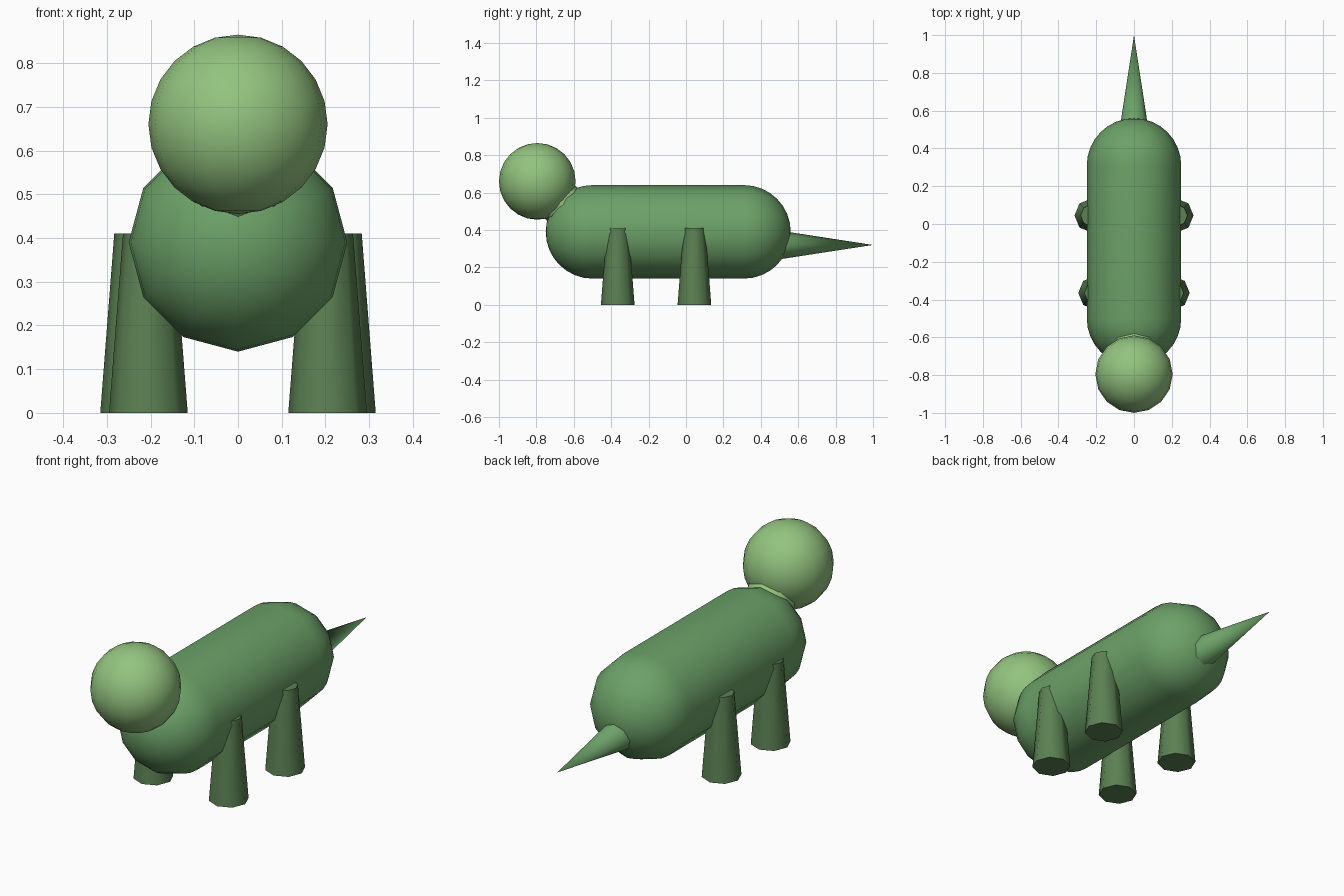
import bpy, bmesh
from math import sin, cos, pi, radians
from mathutils import Vector

if "Cube" in bpy.data.objects:
    bpy.data.objects.remove(bpy.data.objects["Cube"])


def material(name, rgb):
    color = [(c / 255) ** 2.2 for c in rgb] + [1]
    mat = bpy.data.materials.new(name)
    mat.use_nodes = True
    mat.diffuse_color = color
    mat.node_tree.nodes["Principled BSDF"].inputs["Base Color"].default_value = color
    return mat


body_green = material("body green", (108, 160, 104))
head_green = material("light head green", (146, 194, 126))
leg_green = material("dark leg green", (92, 128, 84))


def lathe(name, profile, sides, location, direction, mat):
    """Revolve (radius, height) points around an axis; zero radius makes a tip."""
    bm = bmesh.new()
    rings = []
    for r, h in profile:
        if r < 1e-5:
            rings.append([bm.verts.new((0, 0, h))] * sides)
        else:
            rings.append([bm.verts.new((r * cos(2 * pi * i / sides),
                                        r * sin(2 * pi * i / sides), h))
                          for i in range(sides)])
    for low, high in zip(rings, rings[1:]):
        for i in range(sides):
            j = (i + 1) % sides
            corners = list(dict.fromkeys((low[i], low[j], high[j], high[i])))
            bm.faces.new(corners)
    # Close open ends
    for ring in (rings[0], rings[-1]):
        if ring[0] is not ring[1]:
            bm.faces.new(ring)
    bmesh.ops.recalc_face_normals(bm, faces=bm.faces)
    mesh = bpy.data.meshes.new(name)
    bm.to_mesh(mesh)
    bm.free()
    mesh.materials.append(mat)
    obj = bpy.data.objects.new(name, mesh)
    bpy.context.collection.objects.link(obj)
    obj.location = location
    obj.rotation_euler = Vector(direction).to_track_quat('Z', 'Y').to_euler()
    bpy.ops.object.select_all(action='DESELECT')
    obj.select_set(True)
    bpy.context.view_layer.objects.active = obj
    bpy.ops.object.shade_smooth_by_angle(angle=radians(60))
    return obj


def arc(radius, start, end, steps, shift=0):
    angles = [start + (end - start) * i / steps for i in range(steps + 1)]
    return [(radius * cos(a), radius * sin(a) + shift) for a in angles]


# Capsule body lying along y
half = 0.405
capsule = arc(0.25, -pi / 2, 0, 8, -half) + arc(0.25, 0, pi / 2, 8, half)
lathe("body", capsule, 12, (0, -0.095, 0.39), (0, -1, 0), body_green)

# Round head and the short neck that joins it to the body
head_at = Vector((0, -0.795, 0.66))
lathe("head", arc(0.205, -pi / 2, pi / 2, 12), 16, head_at, (0, 0, 1), head_green)
neck_at = Vector((0, -0.5, 0.39))
neck = head_at - neck_at
lathe("neck", [(0.12, 0), (0.12, neck.length * 0.9)], 8, neck_at, neck, head_green)

# Pointed tail
lathe("tail", [(0.092, 0), (0, 0.6)], 8, (0, 0.4, 0.32), (0, 1, 0), body_green)

# Tapered legs
for end, x, y in (("front", 0.205, -0.365), ("rear", 0.225, 0.045)):
    for side, sign in (("left", 1), ("right", -1)):
        lathe(f"{end}_{side}_leg", [(0.09, 0), (0.058, 0.41)], 8,
              (sign * x, y, 0), (0, 0, 1), leg_green)
